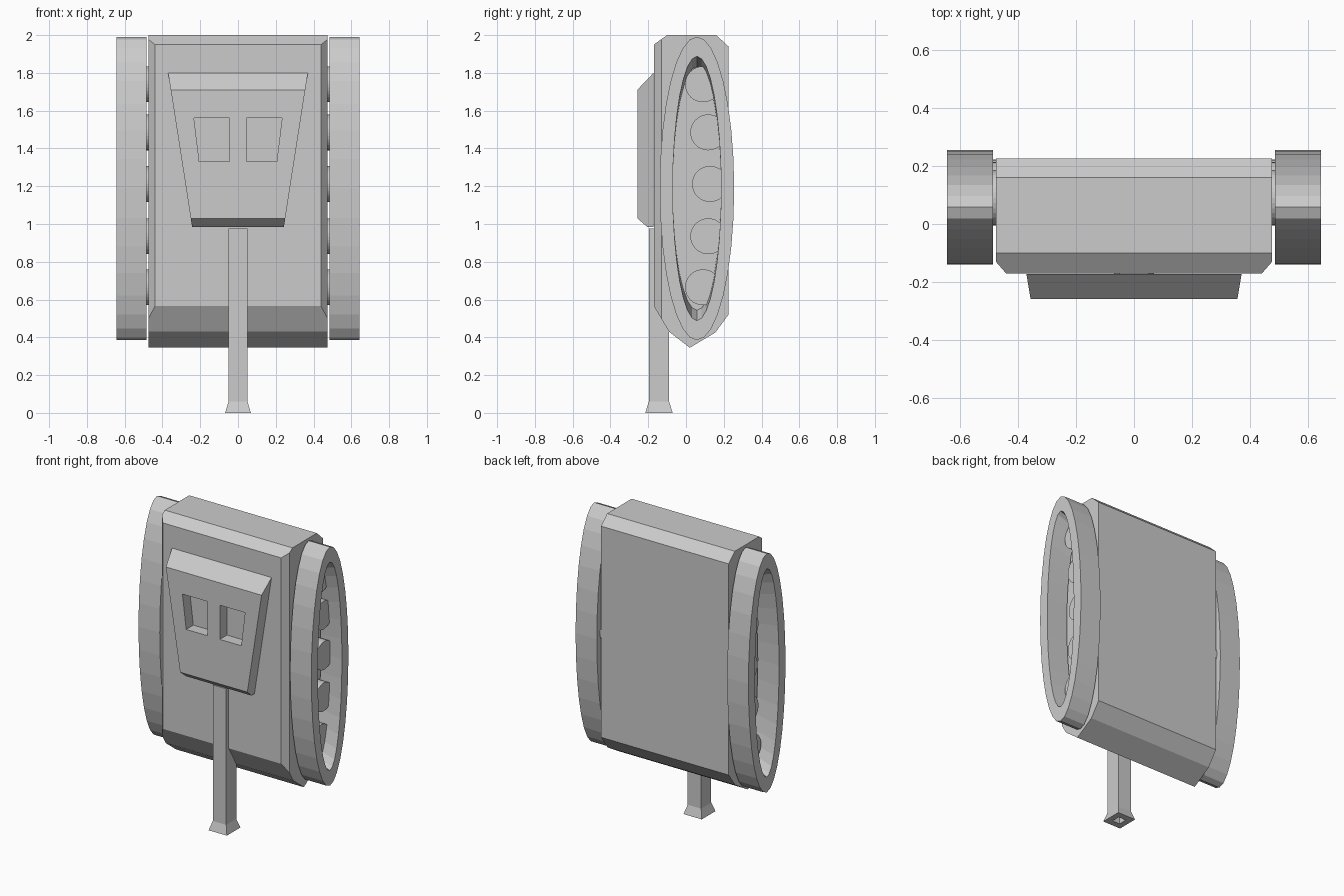
import bpy, bmesh, math
from mathutils import Vector

if "Cube" in bpy.data.objects:
    bpy.data.objects.remove(bpy.data.objects["Cube"])

grey = bpy.data.materials.new("plain_grey")
grey.diffuse_color = (0.6, 0.6, 0.6, 1)
grey.use_nodes = True
grey.node_tree.nodes["Principled BSDF"].inputs["Base Color"].default_value = grey.diffuse_color


def finish(name, bm):
    bmesh.ops.recalc_face_normals(bm, faces=bm.faces[:])
    me = bpy.data.meshes.new(name)
    bm.to_mesh(me)
    bm.free()
    me.materials.append(grey)
    ob = bpy.data.objects.new(name, me)
    bpy.context.collection.objects.link(ob)
    return ob


def loft(name, loops, cyclic=False):
    """Skin a list of equally long point loops; cap the ends unless cyclic."""
    bm = bmesh.new()
    rings = [[bm.verts.new(p) for p in loop] for loop in loops]
    pairs = list(zip(rings, rings[1:]))
    if cyclic:
        pairs.append((rings[-1], rings[0]))
    else:
        bm.faces.new(rings[0])
        bm.faces.new(rings[-1])
    for a, b in pairs:
        for i in range(len(a)):
            j = (i + 1) % len(a)
            bm.faces.new((a[i], a[j], b[j], b[i]))
    return finish(name, bm)


def ellipse(x, y, z, ry, rz, n=32):
    return [(x, y + ry * math.cos(2 * math.pi * i / n),
             z + rz * math.sin(2 * math.pi * i / n)) for i in range(n)]


# Hull: side profile with chamfered front corners
profile = [(-0.10, 2.0), (0.16, 2.0), (0.225, 1.94), (0.225, 0.52), (0.155, 0.425),
           (0.02, 0.345), (-0.09, 0.43), (-0.17, 0.565), (-0.17, 1.95)]
hull = loft("hull", [[(x, y, z) for y, z in profile] for x in (-0.475, 0.475)])
bm = bmesh.new()
bm.from_mesh(hull.data)
for s in (-1, 1):
    res = bmesh.ops.bisect_plane(bm, geom=bm.verts[:] + bm.edges[:] + bm.faces[:],
                                 plane_co=(s * 0.475, -0.13, 0),
                                 plane_no=Vector((s * 0.04, -0.035, 0)).normalized(),
                                 clear_outer=True)
    cut = [e for e in res["geom_cut"] if isinstance(e, bmesh.types.BMEdge)]
    bmesh.ops.contextual_create(bm, geom=cut)
bmesh.ops.recalc_face_normals(bm, faces=bm.faces[:])
bm.to_mesh(hull.data)
bm.free()

# Turret: tapered plate with sloped top and bottom edges
def turret_x(z):
    return 0.243 + (z - 0.985) * 0.127 / 0.815

side = [(-0.172, 1.80), (-0.258, 1.71), (-0.258, 1.03), (-0.205, 0.985), (-0.172, 0.985)]
turret = loft("turret", [[(s * turret_x(z), y, z) for y, z in side] for s in (-1, 1)])

# Two hatch recesses cut into the turret
for s in (-1, 1):
    hatch = [(0.045, 1.56), (0.233, 1.56), (0.205, 1.33), (0.045, 1.33)]
    cutter = loft("hatch_cutter", [[(s * x, y, z) for x, z in hatch] for y in (-0.3, -0.182)])
    cutter.hide_render = True
    mod = turret.modifiers.new("hatch", "BOOLEAN")
    mod.operation, mod.solver, mod.object = "DIFFERENCE", "EXACT", cutter
    bpy.context.view_layer.objects.active = turret
    bpy.ops.object.modifier_apply(modifier=mod.name)
    bpy.data.objects.remove(cutter)

# Gun barrel: square tube with flared, hollow muzzle
sections = [(0.975, 0.05), (0.06, 0.05), (0.0, 0.068), (0.0, 0.028), (0.08, 0.028)]
loft("gun_barrel", [[(sx * h, -0.143 + sy * h * 1.07, z)
                     for sx, sy in ((-1, -1), (1, -1), (1, 1), (-1, 1))] for z, h in sections])

# Tracks and road wheels on both sides
CY, CZ = 0.058, 1.188
wheels = [(0.09, 1.74), (0.118, 1.485), (0.127, 1.212), (0.118, 0.935), (0.09, 0.665)]
for s, label in ((-1, "left"), (1, "right")):
    loft(label + "_track", [ellipse(s * 0.485, CY, CZ, 0.197, 0.803),
                            ellipse(s * 0.643, CY, CZ, 0.197, 0.803),
                            ellipse(s * 0.643, CY, CZ, 0.128, 0.70),
                            ellipse(s * 0.485, CY, CZ, 0.128, 0.645)], cyclic=True)
    for i, (y, z) in enumerate(wheels):
        loft(f"{label}_wheel_{i + 1}", [ellipse(s * x, y, z, 0.095, 0.095)
                                        for x in (0.46, 0.555)])
